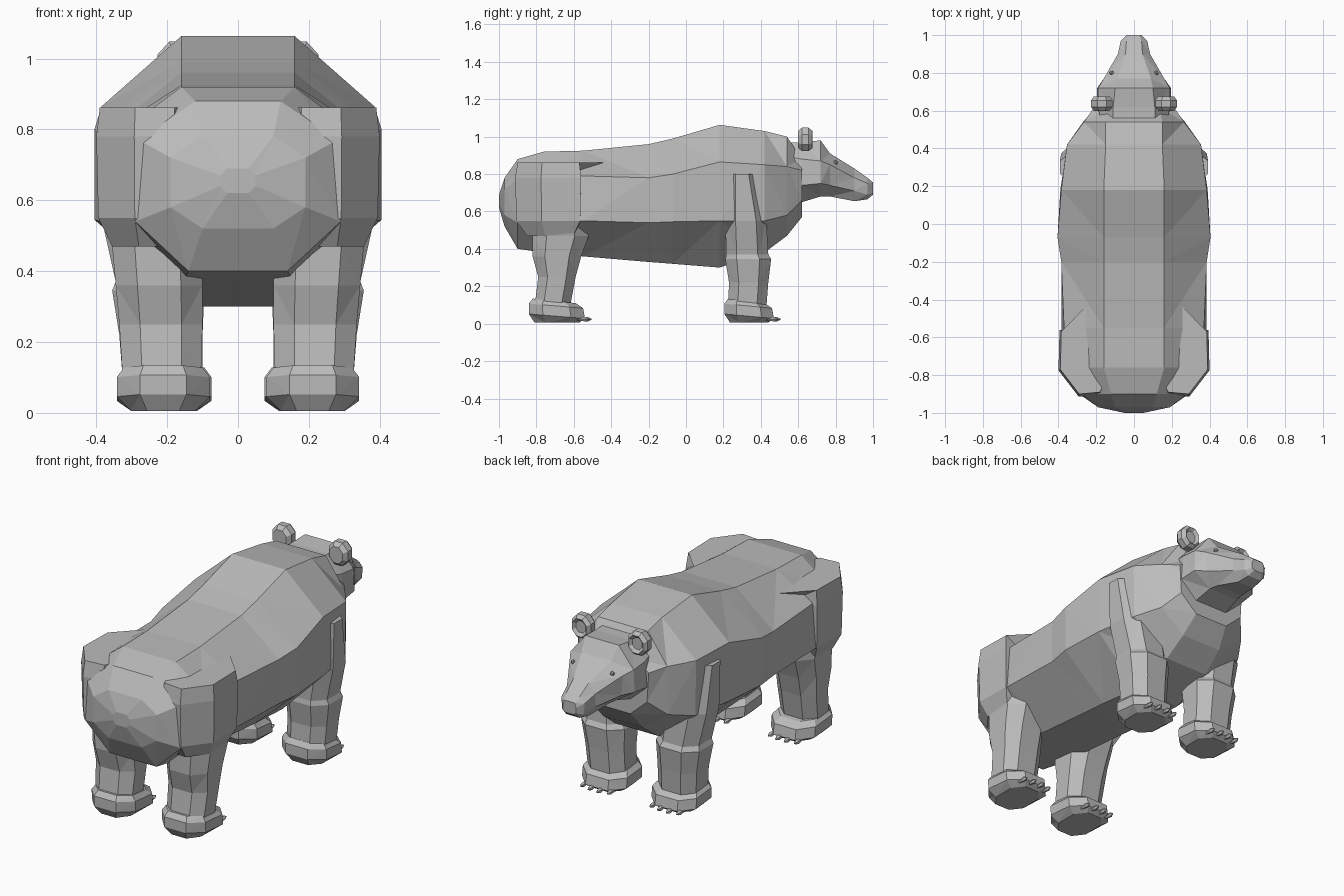
import bpy, bmesh, math
from mathutils import Vector

if "Cube" in bpy.data.objects:
    bpy.data.objects.remove(bpy.data.objects["Cube"])

fur = bpy.data.materials.new("grey_fur")
fur.diffuse_color = (0.5, 0.5, 0.5, 1)
fur.use_nodes = True
fur.node_tree.nodes["Principled BSDF"].inputs["Base Color"].default_value = fur.diffuse_color


def finish(bm, name):
    """Triangulate into facets, keep flat shading, make the object."""
    bmesh.ops.recalc_face_normals(bm, faces=bm.faces[:])
    bmesh.ops.triangulate(bm, faces=[f for f in bm.faces if len(f.verts) == 4])
    me = bpy.data.meshes.new(name)
    bm.to_mesh(me)
    bm.free()
    me.materials.append(fur)
    ob = bpy.data.objects.new(name, me)
    bpy.context.collection.objects.link(ob)
    return ob


def loft(name, rings):
    """Skin a list of equal-length point rings and cap both ends."""
    bm = bmesh.new()
    rows = [[bm.verts.new(p) for p in r] for r in rings]
    n = len(rows[0])
    for a, b in zip(rows, rows[1:]):
        for i in range(n):
            j = (i + 1) % n
            bm.faces.new((a[i], a[j], b[j], b[i]))
    bm.faces.new(rows[0])
    bm.faces.new(rows[-1])
    return finish(bm, name)


def section(y, tw, top, sw, sz, mw, mz, bw, bot):
    """Symmetric cross-section: top, shoulder, flank and belly corners."""
    half = [(tw, top), (sw, sz), (mw, mz), (bw, bot)]
    return [(x, y, z) for x, z in half] + [(-x, y, z) for x, z in reversed(half)]


def slab(s, z, x0, x1, y0, y1, tilt=0.0, c=0.5):
    """Horizontal octagonal ring filling a rectangle, on side s."""
    cx, cy, rx, ry = (x0 + x1) / 2, (y0 + y1) / 2, (x1 - x0) / 2, (y1 - y0) / 2
    shape = [(1, c), (c, 1), (-c, 1), (-1, c), (-1, -c), (-c, -1), (c, -1), (1, -c)]
    return [(s * (cx + u * rx), cy + v * ry, z - tilt * v) for u, v in shape]


# Torso, from rump to neck
loft("torso", [section(*r) for r in [
    (-1.00, .03, .69, .05, .67, .05, .64, .03, .62),
    (-0.97, .10, .78, .19, .72, .19, .58, .10, .52),
    (-0.90, .12, .88, .28, .77, .29, .54, .14, .40),
    (-0.76, .16, .92, .32, .80, .36, .55, .15, .38),
    (-0.55, .16, .925, .37, .79, .385, .55, .15, .36),
    (-0.20, .16, .96, .385, .78, .385, .54, .15, .33),
    (-0.07, .16, .99, .405, .80, .405, .545, .15, .32),
    (0.18, .16, 1.063, .385, .865, .39, .55, .14, .30),
    (0.42, .15, 1.03, .355, .85, .35, .55, .13, .38),
    (0.54, .15, 1.00, .265, .84, .27, .58, .12, .47),
    (0.62, .13, .88, .21, .82, .20, .66, .10, .57)]])

# Head with tapering muzzle
loft("head", [section(*r) for r in [
    (0.52, .11, .97, .17, .90, .18, .72, .10, .66),
    (0.62, .11, .97, .19, .88, .20, .74, .10, .65),
    (0.72, .10, .98, .19, .87, .195, .75, .09, .68),
    (0.77, .09, .91, .16, .85, .15, .74, .08, .68),
    (0.90, .045, .83, .085, .78, .085, .71, .05, .655),
    (0.97, .04, .78, .07, .75, .065, .69, .04, .665),
    (1.00, .03, .755, .04, .73, .04, .70, .025, .69)]])


def ear_ring(s, y, r, z=0.985):
    return [(s * (.17 + .062 * r * math.cos(a)), y, z + .068 * r * math.sin(a))
            for a in [math.pi * (k + .5) / 4 for k in range(8)]]


# Outline of the haunch seen from above
haunch = [(.25, -.43), (.385, -.57), (.39, -.77), (.29, -.90),
          (.18, -.89), (.12, -.75), (.17, -.57)]


def haunch_ring(s, z, k, front):
    return [(s * (.25 + (x - .25) * k), max(-.93, min(front, -.7 + (y + .7) * k)), z)
            for x, y in haunch]


def foot(name, s, x0, x1, y0, y1):
    """Flat paw with a sloping top and four claws."""
    loft(name, [slab(s, .006, x0 + .04, x1 - .04, y0 + .03, y1 - .03),
                slab(s, .04, x0, x1, y0, y1, .012),
                slab(s, .095, x0, x1, y0, y1 - .01, .012),
                slab(s, .122, x0 + .02, x1 - .02, y0 + .02, y1 - .05, .012)])
    for k in range(4):
        x = s * (x0 + (x1 - x0) * (.2 + .2 * k))
        y = y1 - (.0 if k in (1, 2) else .012)
        rings = [[(x + r * math.cos(a), yy, .024 + r * math.sin(a))
                  for a in [math.tau * i / 5 for i in range(5)]]
                 for yy, r in ((y - .03, .007), (y + .015, .013), (y + .035, .003))]
        loft(name + "_claw", rings)


for s, side in ((-1, "left"), (1, "right")):
    # Ears with a shallow cup, and eyes
    loft(side + "_ear", [ear_ring(s, .598, .7), ear_ring(s, .62, 1),
                         ear_ring(s, .655, 1), ear_ring(s, .675, .75),
                         ear_ring(s, .66, .5)])
    bm = bmesh.new()
    bmesh.ops.create_icosphere(bm, subdivisions=1, radius=.013)
    bmesh.ops.translate(bm, verts=bm.verts[:], vec=Vector((s * .118, .80, .862)))
    finish(bm, side + "_eye")

    # Haunch with a ledge on top
    loft(side + "_haunch", [haunch_ring(s, .47, .75, -.56), haunch_ring(s, .55, 1.03, -.55),
                            haunch_ring(s, .78, 1.07, -.56), haunch_ring(s, .862, 1, -.43)])

    # Hind leg
    loft(side + "_hind_leg", [slab(s, *r) for r in [
        (.09, .105, .325, -.81, -.62),
        (.25, .10, .335, -.79, -.59),
        (.36, .10, .345, -.82, -.56),
        (.47, .10, .355, -.82, -.52),
        (.60, .12, .385, -.86, -.55)]])
    foot(side + "_hind_foot", s, .08, .342, -.84, -.54)

    # Foreleg and shoulder
    loft(side + "_foreleg", [slab(s, *r) for r in [
        (.09, .10, .325, .225, .43),
        (.22, .10, .335, .23, .44),
        (.345, .095, .355, .21, .455),
        (.37, .11, .345, .215, .44),
        (.55, .12, .385, .21, .43),
        (.80, .20, .392, .23, .37)]])
    foot(side + "_forefoot", s, .075, .342, .205, .47)
